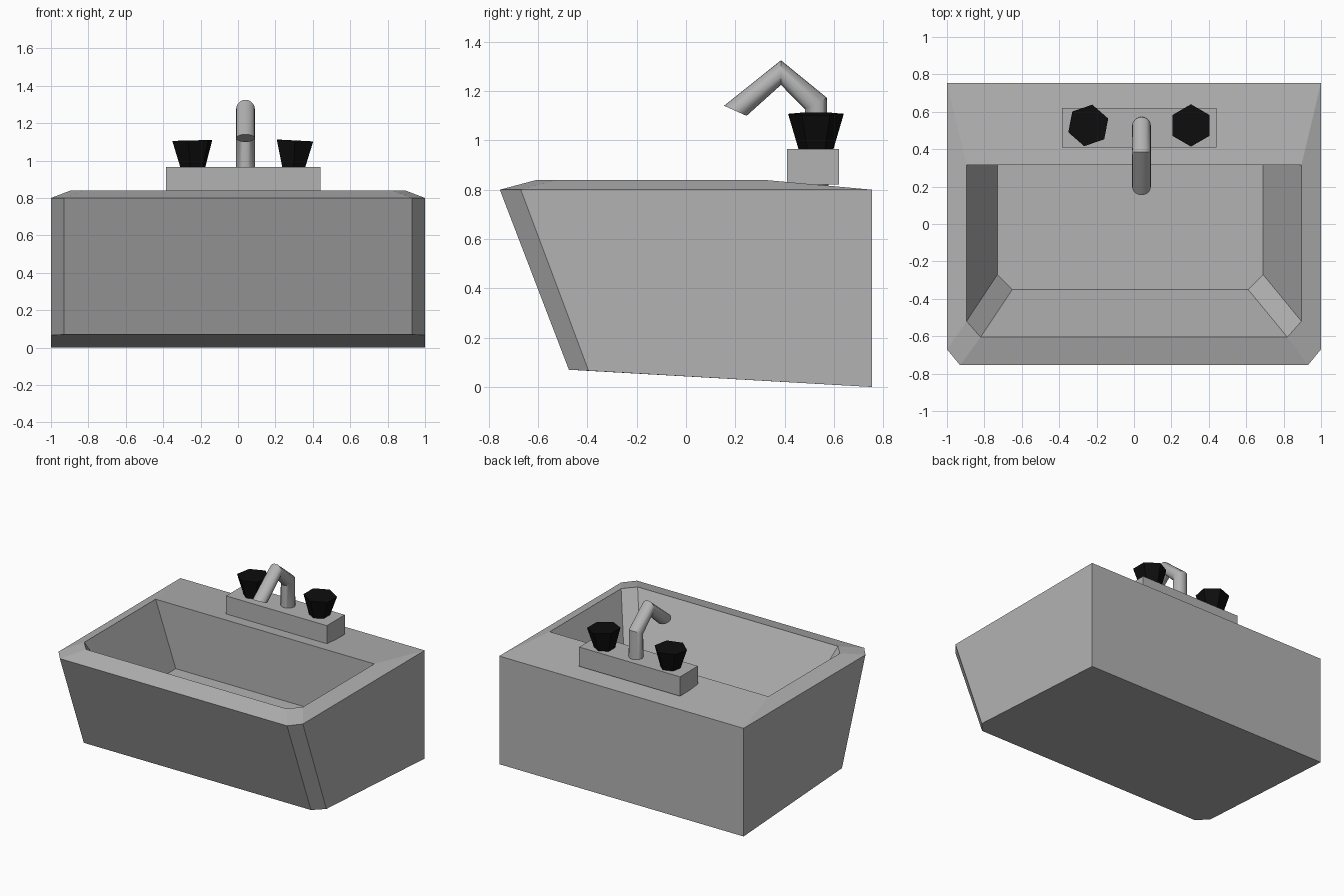
import bpy
import bmesh
from math import cos, sin, radians, tau
from mathutils import Vector, Matrix

if "Cube" in bpy.data.objects:
    bpy.data.objects.remove(bpy.data.objects["Cube"], do_unlink=True)


def make_material(name, value):
    mat = bpy.data.materials.new(name)
    mat.use_nodes = True
    colour = (value, value, value, 1)
    mat.diffuse_color = colour
    mat.node_tree.nodes["Principled BSDF"].inputs["Base Color"].default_value = colour
    return mat


grey = make_material("light grey", 0.45)
black = make_material("black", 0.004)


def loft(name, rings, mat, smooth=False):
    """Skin a list of equal-length rings and cap both ends."""
    bm = bmesh.new()
    loops = [[bm.verts.new(p) for p in ring] for ring in rings]
    n = len(loops[0])
    for a, b in zip(loops, loops[1:]):
        for i in range(n):
            j = (i + 1) % n
            bm.faces.new((a[i], a[j], b[j], b[i]))
    bm.faces.new(loops[0][::-1])
    bm.faces.new(loops[-1])
    bmesh.ops.recalc_face_normals(bm, faces=bm.faces)
    mesh = bpy.data.meshes.new(name)
    bm.to_mesh(mesh)
    bm.free()
    mesh.materials.append(mat)
    obj = bpy.data.objects.new(name, mesh)
    bpy.context.collection.objects.link(obj)
    if smooth:
        bpy.ops.object.select_all(action="DESELECT")
        obj.select_set(True)
        bpy.context.view_layer.objects.active = obj
        bpy.ops.object.shade_smooth_by_angle(angle=radians(35))
    return obj


def mirrored(half, centre=0):
    """Close a right-hand half outline by mirroring it across x = centre."""
    return ([(centre + x, y, z) for x, y, z in half]
            + [(centre - x, y, z) for x, y, z in reversed(half)])


# Basin: underside, outer rim, inner rim, floor (back, side, front corner)
loft("basin", [
    mirrored([(1, 0.755, 0), (1, -0.395, 0.066), (0.93, -0.475, 0.07)]),
    mirrored([(1, 0.755, 0.8), (1, -0.67, 0.8), (0.93, -0.755, 0.8)]),
    mirrored([(0.895, 0.315, 0.84), (0.895, -0.52, 0.84), (0.82, -0.605, 0.84)]),
    mirrored([(0.71, 0.315, 0.37), (0.71, -0.27, 0.37), (0.63, -0.35, 0.37)], -0.02),
], grey)

# Tap base block
loft("tap_base", [
    [(x, y, z) for x, y in ((-0.385, 0.41), (0.44, 0.41), (0.44, 0.62), (-0.385, 0.62))]
    for z in (0.822, 0.965)
], grey)


# Spout: round sections, each tilted within the side plane
def section(y, z, tilt, sides=20, radius=0.05):
    ring = []
    for i in range(sides):
        a = tau * i / sides
        d = radius * sin(a)
        ring.append((0.04 + radius * cos(a),
                     y + d * cos(radians(tilt)), z + d * sin(radians(tilt))))
    return ring


loft("spout", [
    section(0.527, 0.812, 0),
    section(0.527, 1.15, 27),
    section(0.385, 1.275, 90),
    section(0.2, 1.12, 156),
], grey, smooth=True)


# Six-sided tapered handles
def handle(name, x, turn, lean):
    tilt = Matrix.Rotation(radians(lean), 3, "Y")
    base = Vector((x, 0.527, 0.962))
    rings = []
    for radius, height in ((0.07, 0), (0.113, 0.146)):
        rings.append([base + tilt @ Vector((radius * cos(a), radius * sin(a), height))
                      for a in (radians(turn) + tau * i / 6 for i in range(6))])
    loft(name, rings, black)


handle("right_handle", -0.241, 19, -1.4)
handle("left_handle", 0.297, 30, 3)
